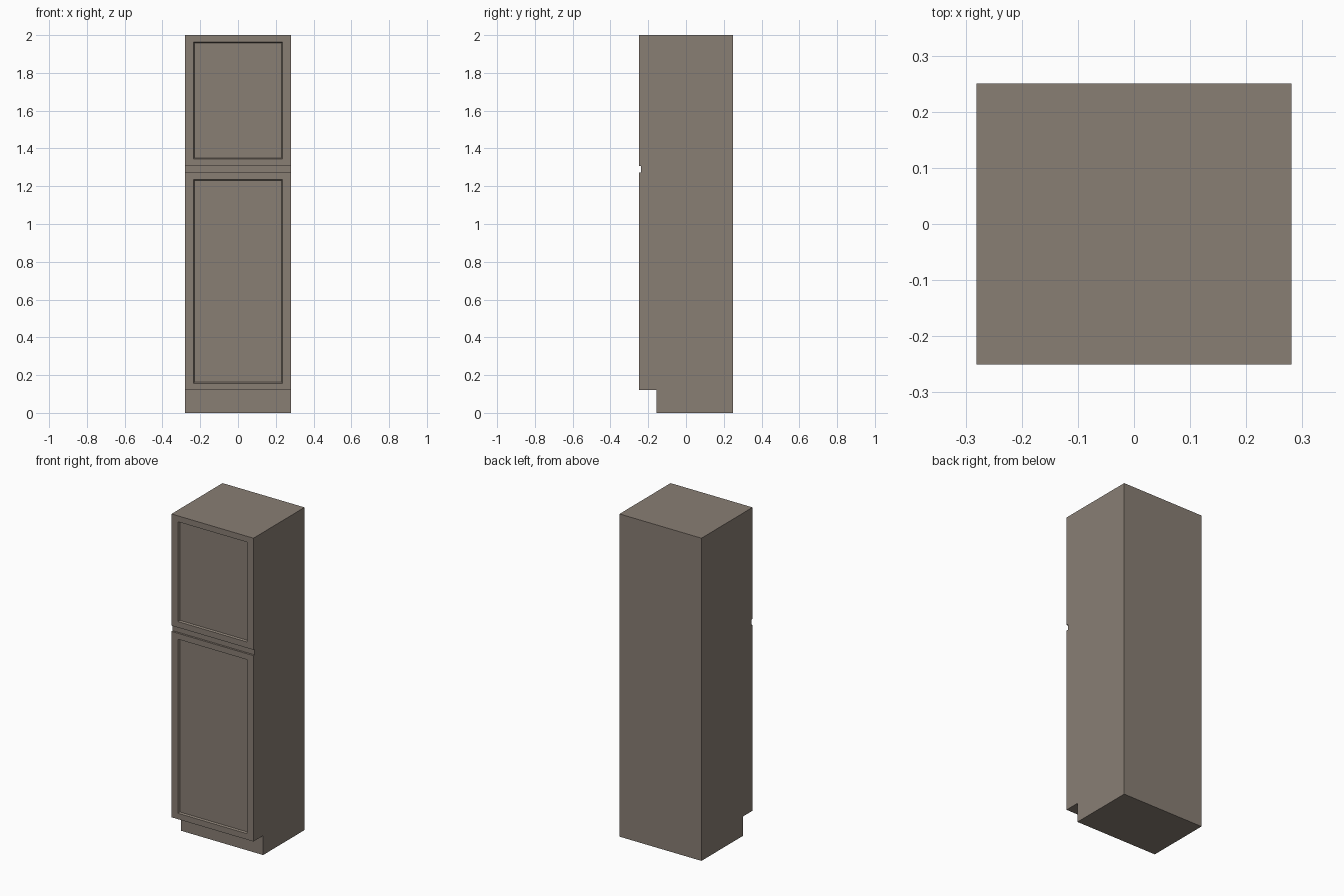
import bpy, bmesh
from mathutils import Vector

if "Cube" in bpy.data.objects:
    bpy.data.objects.remove(bpy.data.objects["Cube"])

HALF_W, FRONT, BACK, HEIGHT = 0.281, -0.25, 0.25, 2.0
KICK_Y, KICK_Z = -0.155, 0.12
GAP_LOW, GAP_HIGH, GAP_DEPTH = 1.272, 1.308, 0.012
STILE, RAIL = 0.06, 0.052
BEVEL, RECESS = 0.008, 0.01

# Side profile (y, z) with toe kick and the gap between the doors
profile = [(KICK_Y, 0), (BACK, 0), (BACK, HEIGHT), (FRONT, HEIGHT),
           (FRONT, GAP_HIGH), (FRONT + GAP_DEPTH, GAP_HIGH),
           (FRONT + GAP_DEPTH, GAP_LOW), (FRONT, GAP_LOW),
           (FRONT, KICK_Z), (KICK_Y, KICK_Z)]

bm = bmesh.new()
side = bm.faces.new([bm.verts.new((-HALF_W, y, z)) for y, z in profile])
ext = bmesh.ops.extrude_face_region(bm, geom=[side])
moved = [v for v in ext["geom"] if isinstance(v, bmesh.types.BMVert)]
bmesh.ops.translate(bm, verts=moved, vec=(2 * HALF_W, 0, 0))
bmesh.ops.recalc_face_normals(bm, faces=bm.faces[:])

# Recessed panel with a sloped edge in each door front
doors = [f for f in bm.faces if abs(f.calc_center_median().y - FRONT) < 1e-5]
for door in doors:
    c = door.calc_center_median()
    bmesh.ops.inset_individual(bm, faces=[door], thickness=RAIL)
    for v in door.verts:
        v.co.x -= (STILE - RAIL) * (1 if v.co.x > c.x else -1)
    bmesh.ops.inset_individual(bm, faces=[door], thickness=BEVEL)
    bmesh.ops.translate(bm, verts=door.verts[:], vec=Vector((0, RECESS, 0)))

mesh = bpy.data.meshes.new("tall_cabinet")
bm.to_mesh(mesh)
bm.free()
cabinet = bpy.data.objects.new("tall_cabinet", mesh)
bpy.context.collection.objects.link(cabinet)

# Warm taupe paint
paint = bpy.data.materials.new("taupe_paint")
paint.diffuse_color = (0.25, 0.21, 0.175, 1)
paint.use_nodes = True
paint.node_tree.nodes["Principled BSDF"].inputs["Base Color"].default_value = paint.diffuse_color
mesh.materials.append(paint)
